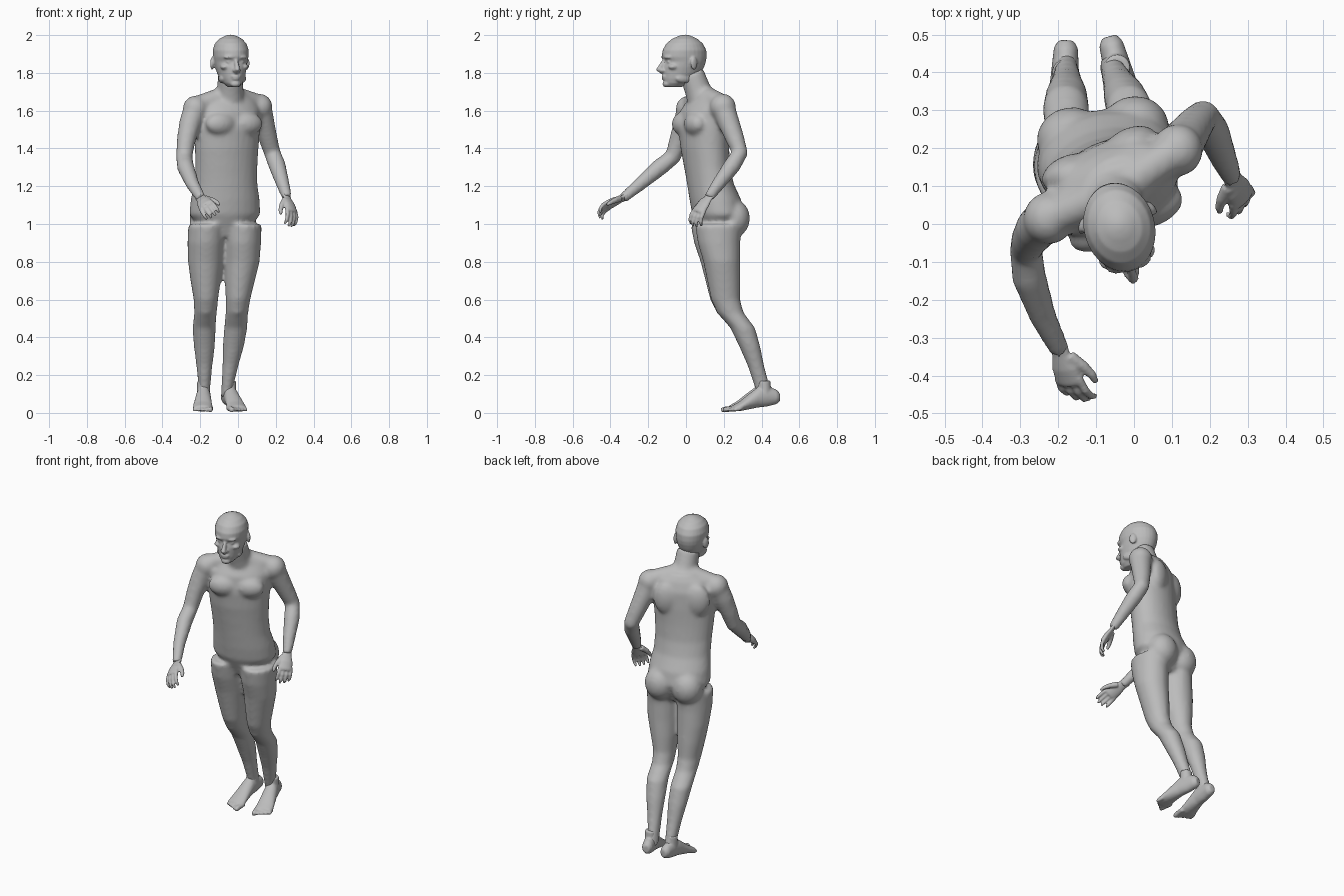
import bpy, bmesh
from math import sin, cos, pi, radians
from mathutils import Vector, Matrix

if "Cube" in bpy.data.objects:
    bpy.data.objects.remove(bpy.data.objects["Cube"], do_unlink=True)

skin = bpy.data.materials.new("matte_grey")
skin.use_nodes = True
GREY = (0.5, 0.5, 0.5, 1)
skin.diffuse_color = GREY
skin.node_tree.nodes["Principled BSDF"].inputs["Base Color"].default_value = GREY


def loft(bm, rings, sides=20):
    """Skin closed elliptical rings, each given as centre, half axis, half axis."""
    loops = []
    for centre, u, v in rings:
        angles = [2 * pi * i / sides for i in range(sides)]
        loops.append([bm.verts.new(centre + u * cos(a) + v * sin(a)) for a in angles])
    for low, high in zip(loops, loops[1:]):
        for i in range(sides):
            j = (i + 1) % sides
            bm.faces.new((low[i], low[j], high[j], high[i]))
    bm.faces.new(loops[0][::-1])
    bm.faces.new(loops[-1])


def level_ring(x, y, z, wide, deep, yaw=0):
    turn = Matrix.Rotation(radians(yaw), 3, "Z")
    return Vector((x, y, z)), turn @ Vector((wide, 0, 0)), turn @ Vector((0, deep, 0))


def limb(bm, points, radii, side=Vector((1, 0, 0)), flat=1, sides=16):
    """Tube across a path; flat squeezes it at right angles to the side axis."""
    points = [Vector(p) for p in points]
    rings = []
    for i, p in enumerate(points):
        along = (points[min(i + 1, len(points) - 1)] - points[max(i - 1, 0)]).normalized()
        u = (side - along * side.dot(along)).normalized()
        rings.append((p, u * radii[i], along.cross(u) * radii[i] * flat))
    loft(bm, rings, sides)


def ball(bm, centre, size, yaw=0):
    m = Matrix.Translation(centre) @ Matrix.Rotation(radians(yaw), 4, "Z")
    bmesh.ops.create_uvsphere(bm, u_segments=20, v_segments=12, radius=1,
                              matrix=m @ Matrix.Diagonal((*size, 1)))


def finish(bm, name, voxel, smooth, place=None):
    """Fuse the overlapping masses into one skin and soften the joins."""
    if place:
        bm.transform(place)
    bmesh.ops.recalc_face_normals(bm, faces=bm.faces)
    mesh = bpy.data.meshes.new(name)
    bm.to_mesh(mesh)
    bm.free()
    mesh.materials.append(skin)
    obj = bpy.data.objects.new(name, mesh)
    bpy.context.collection.objects.link(obj)
    fuse = obj.modifiers.new("fuse", "REMESH")
    fuse.mode, fuse.voxel_size, fuse.use_smooth_shade = "VOXEL", voxel, True
    soften = obj.modifiers.new("soften", "SMOOTH")
    soften.factor, soften.iterations = 0.5, smooth


# Torso, twisting from the pelvis up to the shoulders
body = bmesh.new()
loft(body, [level_ring(*r) for r in (
    (-.07, .17, .93, .09, .08, 10), (-.07, .17, 1.05, .19, .135, 10),
    (-.068, .155, 1.13, .184, .135, 10), (-.065, .13, 1.21, .17, .122, 12),
    (-.062, .112, 1.3, .168, .118, 16), (-.06, .1, 1.4, .174, .122, 20),
    (-.057, .095, 1.5, .182, .125, 24), (-.055, .1, 1.6, .185, .115, 25),
    (-.05, .11, 1.66, .155, .085, 25), (-.045, .1, 1.7, .09, .07, 25))], 28)


def on_torso(x, y, z, centre, yaw):
    return Vector(centre) + Matrix.Rotation(radians(yaw), 3, "Z") @ Vector((x, y, z))


for s in (-1, 1):
    # Chest muscles, shoulder blades and buttocks
    chest = (-.057, .095, 1.5)
    ball(body, on_torso(s * .078, -.09, .03, chest, 24), (.085, .05, .06), 24)
    ball(body, on_torso(s * .09, .085, .05, chest, 24), (.075, .045, .1), 24)
    ball(body, on_torso(s * .085, .07, 0, (-.07, .17, 1.03), 10), (.092, .085, .1), 10)

# Neck and collar
limb(body, [(-.045, .1, 1.62), (-.042, .062, 1.71), (-.04, .03, 1.8)], (.085, .07, .066))

# Arms, from shoulder to wrist
arm_radii = (.064, .058, .05, .044, .046, .036, .027)
arms = {
    "left": ((.115, .195, 1.62), (.135, .225, 1.54), (.16, .26, 1.45), (.182, .285, 1.375),
             (.207, .245, 1.31), (.238, .17, 1.21), (.26, .12, 1.14)),
    "right": ((-.225, .015, 1.61), (-.255, -.01, 1.53), (-.275, -.04, 1.44), (-.285, -.07, 1.355),
              (-.277, -.14, 1.3), (-.24, -.245, 1.21), (-.195, -.335, 1.135))}
for path in arms.values():
    limb(body, path, arm_radii, Vector((1, .3, 0)))
    ball(body, path[0], (.068, .07, .07))
    limb(body, [(-.045, .09, 1.685), Vector(path[0]) + Vector((0, 0, .015))], (.055, .05), Vector((0, 1, 0)))

# Legs share one outline: height, depth position, half width, half depth, right x, left x
leg = ((1.0, .16, .098, .125, -.165, .028), (.9, .165, .098, .113, -.17, .024),
       (.8, .182, .093, .098, -.172, .022), (.7, .195, .08, .088, -.172, .01),
       (.6, .207, .065, .077, -.17, .0), (.53, .235, .06, .07, -.172, -.006),
       (.45, .3, .062, .066, -.18, -.012), (.35, .338, .056, .056, -.178, -.025),
       (.25, .37, .043, .044, -.178, -.04), (.15, .4, .033, .041, -.178, -.055),
       (.08, .42, .03, .04, -.179, -.06))
for x_column, hip_shift in ((4, -.012), (5, .012)):
    loft(body, [level_ring(r[x_column], r[1] + hip_shift * max(0, r[0] - .5) * 2, r[0], r[2], r[3])
                for r in leg])
    # Kneecap
    ball(body, (leg[5][x_column], .195, .555), (.036, .04, .045))
finish(body, "body", .011, 8)

# Feet, built heel to toe along -y and then turned
for name, x, y, yaw in (("right_foot", -.179, .485, -2), ("left_foot", -.066, .495, 15)):
    bm = bmesh.new()
    out = 1 if name == "left_foot" else -1
    loft(bm, [(Vector((0, -d, z)), Vector((w, 0, 0)), Vector((0, 0, h))) for d, z, w, h in (
        (0, .082, .02, .024), (.02, .085, .032, .04), (.07, .088, .036, .055), (.12, .082, .04, .054),
        (.17, .058, .046, .04), (.215, .036, .052, .026), (.255, .023, .05, .016))])
    limb(bm, [(0, -.08, .08), (0, -.085, .17)], (.036, .034))
    for i in range(5):
        tx = out * (i - 2) * .021
        tip = .298 - i * .009
        thick = .015 if i == 0 else .011
        limb(bm, [(tx, -.22, .025), (tx, -tip + .02, .019), (tx, -tip, .014)],
             (thick, thick, thick * .8), sides=10)
    finish(bm, name, .006, 4, Matrix.Translation((x, y, 0)) @ Matrix.Rotation(radians(yaw), 4, "Z"))


def hand(name, wrist, along, across, palm_sign):
    """Palm, four curled fingers and a thumb; across runs from thumb to little finger."""
    bm = bmesh.new()
    wrist, d, s = Vector(wrist), Vector(along).normalized(), Vector(across).normalized()
    n = d.cross(s) * palm_sign
    at = lambda a, b, c: wrist + d * a + s * b + n * c
    limb(bm, [at(-.03, 0, 0), at(.01, 0, 0), at(.05, 0, 0), at(.09, 0, .004), at(.1, 0, .006)],
         (.028, .028, .039, .041, .036), s, .45)
    for i, length in enumerate((.078, .088, .082, .064)):
        b = (i - 1.5) * .021
        limb(bm, [at(.08, b, .003), at(.09 + length * .4, b * 1.15, .012),
                  at(.09 + length * .75, b * 1.2, .03), at(.09 + length * .85, b * 1.15, .052)],
             (.0115, .011, .0095, .007), s, sides=10)
    limb(bm, [at(.02, -.02, .006), at(.055, -.045, .02), at(.085, -.058, .03), at(.11, -.06, .036)],
         (.018, .015, .012, .008), s, sides=10)
    finish(bm, name, .005, 4)


hand("left_hand", arms["left"][-1], (.29, -.58, -.75), (.68, .68, -.28), -1)
hand("right_hand", arms["right"][-1], (.25, -.9, -.36), (-.83, 0, -.55), 1)

# Head: height, front, back, half width
head = bmesh.new()
loft(head, [level_ring(0, (f + b) / 2, z, w, (b - f) / 2) for z, f, b, w in (
    (1.725, -.1, -.02, .03), (1.745, -.115, .01, .05), (1.77, -.12, .05, .064),
    (1.8, -.122, .085, .074), (1.83, -.122, .1, .082), (1.86, -.114, .11, .088),
    (1.885, -.127, .114, .092), (1.92, -.123, .112, .094), (1.955, -.103, .094, .083),
    (1.98, -.072, .064, .06), (1.996, -.035, .03, .03), (2.002, -.012, .01, .01))], 28)
# Nose, lips and chin
limb(head, [(0, -.11, 1.875), (0, -.132, 1.84), (0, -.148, 1.818), (0, -.125, 1.806)],
     (.009, .012, .015, .014), sides=12)
ball(head, (0, -.117, 1.781), (.026, .013, .007))
ball(head, (0, -.115, 1.768), (.022, .013, .008))
ball(head, (0, -.103, 1.741), (.028, .022, .018))
for s in (-1, 1):
    # Nostril, brow, eye, cheekbone, jaw and ear
    ball(head, (s * .013, -.128, 1.813), (.01, .013, .009))
    ball(head, (s * .035, -.106, 1.883), (.03, .018, .009), s * 15)
    ball(head, (s * .034, -.099, 1.859), (.015, .012, .009))
    ball(head, (s * .05, -.078, 1.832), (.026, .03, .016), s * 20)
    ball(head, (s * .052, -.02, 1.77), (.018, .05, .025), s * 12)
    ball(head, (s * .094, .022, 1.85), (.01, .022, .034), s * 25)
finish(head, "head", .006, 3, Matrix.Translation((-.04, -.003, 0)) @ Matrix.Rotation(radians(15), 4, "Z"))
